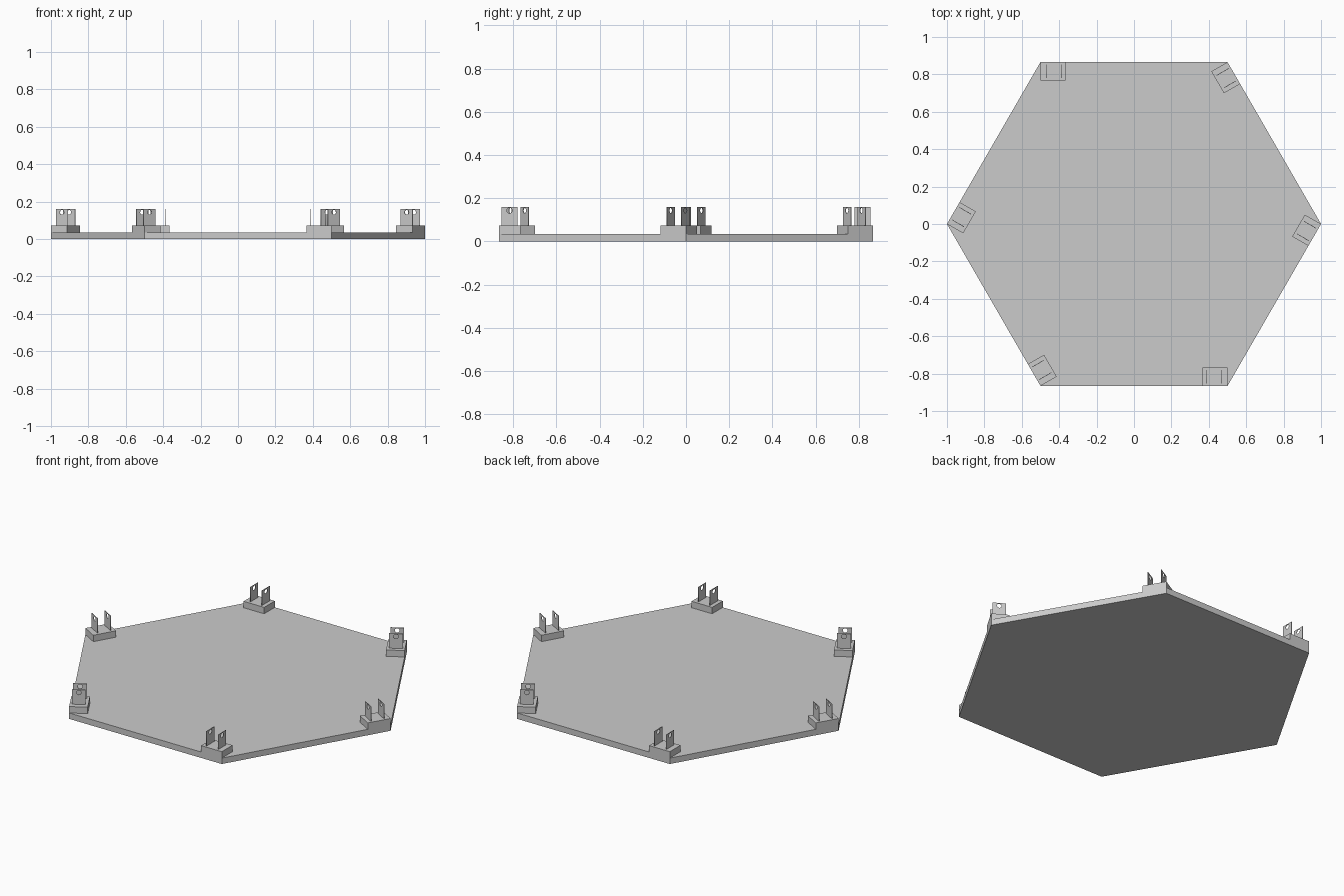
import bpy, bmesh
from math import cos, sin, pi, radians
from mathutils import Matrix

cube = bpy.data.objects.get("Cube")
if cube:
    bpy.data.objects.remove(cube, do_unlink=True)

GREY = (0.6, 0.6, 0.6, 1)
mat = bpy.data.materials.new("plain_grey")
mat.use_nodes = True
mat.diffuse_color = GREY
mat.node_tree.nodes["Principled BSDF"].inputs["Base Color"].default_value = GREY

PLATE_TOP, BLOCK_TOP, TAB_TOP = 0.035, 0.073, 0.16
EDGE = -sin(pi / 3)          # y of the front edge of the plate


def add_object(name, mesh):
    obj = bpy.data.objects.new(name, mesh)
    bpy.context.scene.collection.objects.link(obj)
    return obj


def prism(name, outline, z0, z1):
    """Solid with the given outline between two heights."""
    bm = bmesh.new()
    face = bm.faces.new([bm.verts.new((x, y, z0)) for x, y in outline])
    top = bmesh.ops.extrude_face_region(bm, geom=[face])["geom"]
    verts = [v for v in top if isinstance(v, bmesh.types.BMVert)]
    bmesh.ops.translate(bm, verts=verts, vec=(0, 0, z1 - z0))
    bmesh.ops.recalc_face_normals(bm, faces=bm.faces)
    mesh = bpy.data.meshes.new(name)
    bm.to_mesh(mesh)
    bm.free()
    mesh.materials.append(mat)
    return mesh


def pierced_tab(name, y0, y1, z0, z1, hole_z, radius):
    """Thin upright sheet with a round hole, facing along x."""
    curve = bpy.data.curves.new(name, "CURVE")
    curve.dimensions, curve.fill_mode, curve.extrude = "2D", "BOTH", 0.0015
    mid = (y0 + y1) / 2
    rim = [(mid + radius * cos(a * pi / 8), hole_z + radius * sin(a * pi / 8)) for a in range(16)]
    for loop in ([(y0, z0), (y1, z0), (y1, z1), (y0, z1)], rim):
        spline = curve.splines.new("POLY")
        spline.points.add(len(loop) - 1)
        for point, (u, v) in zip(spline.points, loop):
            point.co = (u, v, 0, 1)
        spline.use_cyclic_u = True
    helper = add_object(name, curve)
    depsgraph = bpy.context.evaluated_depsgraph_get()
    mesh = bpy.data.meshes.new_from_object(helper.evaluated_get(depsgraph))
    bpy.data.objects.remove(helper, do_unlink=True)
    # stand the flat sheet up: curve x -> y, curve y -> z
    mesh.transform(Matrix(((0, 0, 1, 0), (1, 0, 0, 0), (0, 1, 0, 0), (0, 0, 0, 1))))
    mesh.materials.clear()
    mesh.materials.append(mat)
    return mesh


# Hexagonal base plate
hexagon = [(cos(k * pi / 3), sin(k * pi / 3)) for k in range(6)]
add_object("base_plate", prism("base_plate", hexagon, 0, PLATE_TOP))

# Corner block and tab, shared by all six corners
block = prism("corner_block", [(0.365, EDGE), (0.5, EDGE), (0.5, EDGE + 0.1), (0.365, EDGE + 0.1)],
              PLATE_TOP, BLOCK_TOP)
tab = pierced_tab("tab", EDGE + 0.012, EDGE + 0.086, BLOCK_TOP, TAB_TOP, 0.143, 0.013)

for k in range(6):
    turn = Matrix.Rotation(radians(60 * k), 4, "Z")
    add_object(f"corner_block_{k + 1}", block).matrix_world = turn
    for side, x in (("inner", 0.39), ("outer", 0.467)):
        add_object(f"{side}_tab_{k + 1}", tab).matrix_world = turn @ Matrix.Translation((x, 0, 0))
